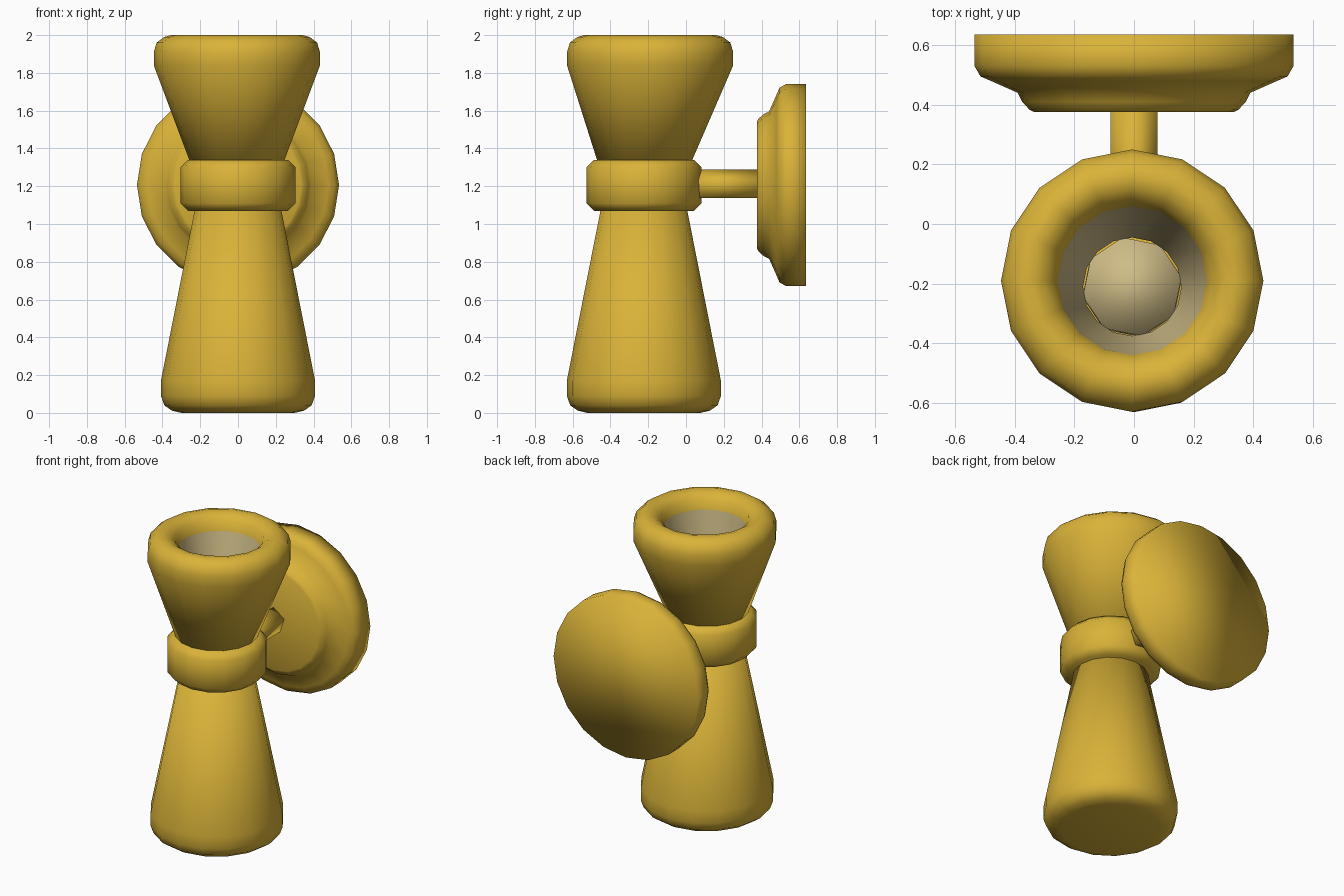
import bpy, bmesh, math
from mathutils import Vector

if "Cube" in bpy.data.objects:
    bpy.data.objects.remove(bpy.data.objects["Cube"])


def material(name, rgb):
    m = bpy.data.materials.new(name)
    m.diffuse_color = (*rgb, 1)
    m.use_nodes = True
    m.node_tree.nodes["Principled BSDF"].inputs["Base Color"].default_value = m.diffuse_color
    return m


GOLD = material("gold", (0.70, 0.45, 0.04))
CREAM = material("cream", (0.62, 0.50, 0.24))


def lathe(name, profile, sides, place, mat, caps=(True, True), turn=0.0, sharp=40):
    """Revolve (radius, height) points; place maps local x, y, height to the world."""
    bm = bmesh.new()
    rings = []
    for r, h in profile:
        ring = []
        for i in range(sides):
            a = turn + 2 * math.pi * i / sides
            ring.append(bm.verts.new(place(r * math.cos(a), r * math.sin(a), h)))
        rings.append(ring)
    for lo, hi in zip(rings, rings[1:]):
        for i in range(sides):
            j = (i + 1) % sides
            bm.faces.new((lo[i], lo[j], hi[j], hi[i]))
    if caps[0]:
        bm.faces.new(rings[0][::-1])
    if caps[1]:
        bm.faces.new(rings[-1])
    for f in bm.faces:
        f.smooth = True
    for e in bm.edges:
        if len(e.link_faces) == 2:
            e.smooth = e.calc_face_angle(0) < math.radians(sharp)
    me = bpy.data.meshes.new(name)
    bm.to_mesh(me)
    bm.free()
    me.materials.append(mat)
    ob = bpy.data.objects.new(name, me)
    bpy.context.collection.objects.link(ob)
    return ob


def upright(x, y, h):
    return Vector((x, y - 0.223, h))


def leaning(x, y, h):
    # upper shade drifts slightly toward the wall
    t = min(max((h - 1.34) / 0.5, 0), 1)
    return Vector((x - 0.006, y - 0.22 + 0.03 * t, h))


def wallward(x, y, h):
    # axis along y, toward the viewer from the wall
    return Vector((x, 0.635 - h, 1.206 + y))


# lower flared shade, closed at the bottom
lathe("lower_shade", [(0.30, 0.0), (0.35, 0.012), (0.39, 0.04), (0.408, 0.09), (0.408, 0.17),
                      (0.228, 1.08)], 16, upright, GOLD)

# collar around the waist
lathe("collar", [(0.265, 1.07), (0.305, 1.11), (0.305, 1.30), (0.265, 1.34)],
      16, upright, GOLD, sharp=50)

# upper flared shade with a rounded rim rolling into the opening
lathe("upper_shade", [(0.245, 1.32), (0.44, 1.84), (0.44, 1.91), (0.425, 1.96), (0.385, 1.99),
                      (0.35, 2.0), (0.31, 1.99), (0.27, 1.96), (0.25, 1.90)],
      16, leaning, GOLD, caps=(True, False), sharp=60)

# cream lining and its eight-sided floor
lathe("lining", [(0.165, 1.50), (0.25, 1.90)][::-1], 16, leaning, CREAM, caps=(False, False))
lathe("lining_floor", [(0.17, 1.46), (0.168, 1.505)], 8, leaning, CREAM, turn=math.radians(11))

# stepped round wall plate
lathe("wall_plate", [(0.535, 0.0), (0.535, 0.105), (0.515, 0.14), (0.48, 0.155), (0.39, 0.195),
                     (0.375, 0.225), (0.35, 0.252), (0.335, 0.26)], 20, wallward, GOLD)

# five-sided arm joining plate and collar
arm = lathe("arm", [(0.083, 0.25), (0.083, 0.62)], 5, wallward, GOLD, turn=math.pi / 2, sharp=30)

# make the face directions consistent on the parts turned toward the wall
for name in ("wall_plate", "arm"):
    me = bpy.data.objects[name].data
    bm = bmesh.new()
    bm.from_mesh(me)
    bmesh.ops.recalc_face_normals(bm, faces=bm.faces)
    bm.to_mesh(me)
    bm.free()
